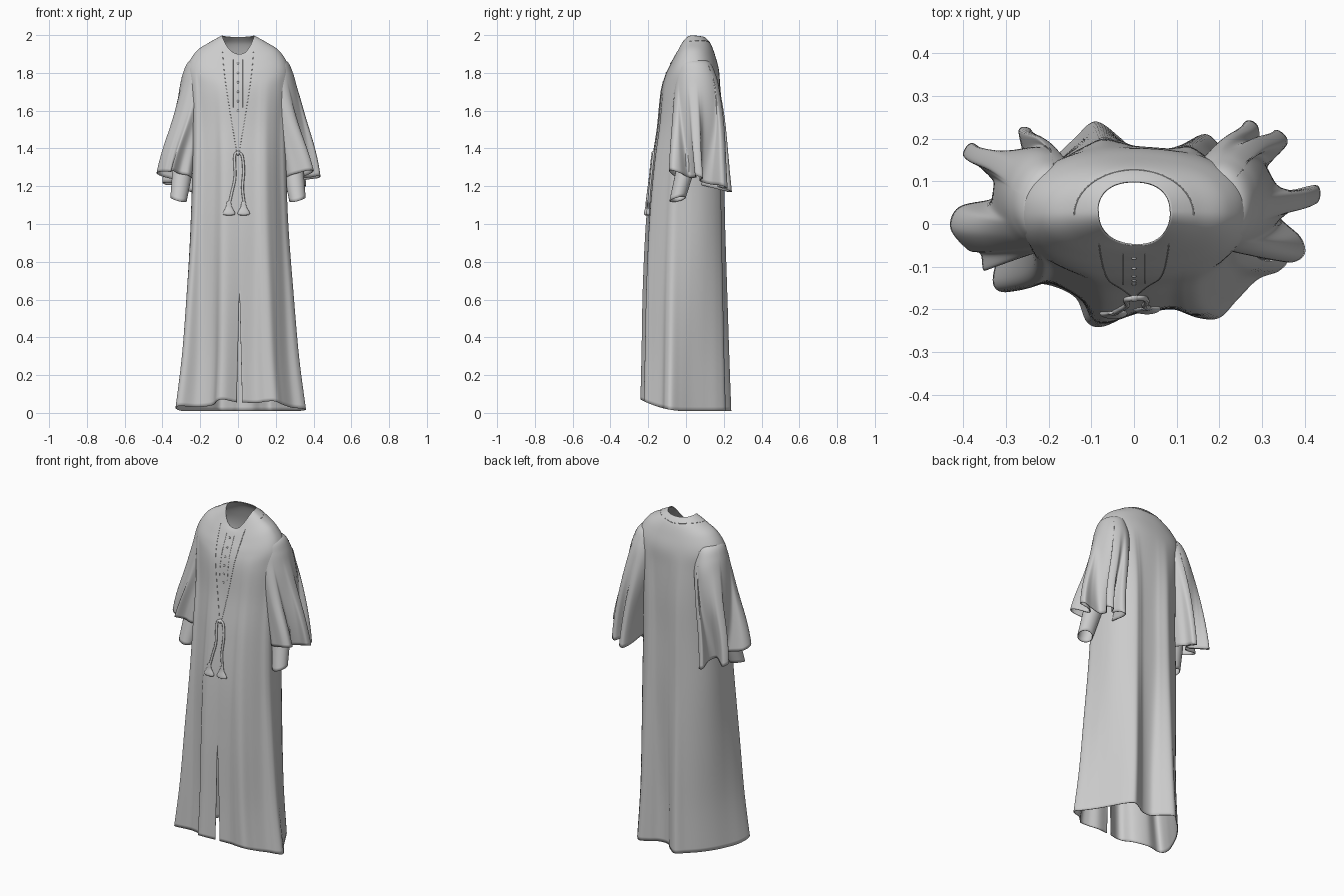
import bpy, bmesh, math
from mathutils import Vector
from mathutils.bvhtree import BVHTree

if "Cube" in bpy.data.objects:
    bpy.data.objects.remove(bpy.data.objects["Cube"], do_unlink=True)

cloth = bpy.data.materials.new("grey cloth")
cloth.use_nodes = True
GREY = (0.6, 0.6, 0.6, 1)
cloth.diffuse_color = GREY
cloth.node_tree.nodes["Principled BSDF"].inputs["Base Color"].default_value = GREY


def spline(points, count, closed=False):
    """Even samples of a smooth curve through points of any dimension."""
    total = len(points)
    spans = total if closed else total - 1
    result = []
    for step in range(count):
        place = step * spans / (count if closed else count - 1)
        i = min(int(place), spans - 1)
        t = place - i
        if closed:
            a, b, c, d = (points[(i + k) % total] for k in (-1, 0, 1, 2))
        else:
            a, b, c, d = (points[min(max(i + k, 0), total - 1)] for k in (-1, 0, 1, 2))
        result.append([q + t * ((r - p) + t * ((2 * p - 5 * q + 4 * r - s)
                       + t * (3 * (q - r) + s - p))) / 2 for p, q, r, s in zip(a, b, c, d)])
    return result


def loft(name, rings, closed=True, thickness=0.004):
    """Skin a list of equal rings into a thin, smooth piece of cloth."""
    bm = bmesh.new()
    rows = [[bm.verts.new(p) for p in ring] for ring in rings]
    size = len(rows[0])
    for low, high in zip(rows, rows[1:]):
        for i in range(size if closed else size - 1):
            j = (i + 1) % size
            bm.faces.new((low[i], low[j], high[j], high[i]))
    bmesh.ops.remove_doubles(bm, verts=bm.verts, dist=0.0004)
    bmesh.ops.recalc_face_normals(bm, faces=bm.faces)
    tree = BVHTree.FromBMesh(bm)
    mesh = bpy.data.meshes.new(name)
    bm.to_mesh(mesh)
    bm.free()
    mesh.materials.append(cloth)
    mesh.shade_smooth()
    obj = bpy.data.objects.new(name, mesh)
    bpy.context.collection.objects.link(obj)
    if thickness:
        solid = obj.modifiers.new("Thickness", "SOLIDIFY")
        solid.thickness = thickness
        solid.offset = -1
    return tree


def tube(name, points, radius):
    """Round cord through the given points."""
    curve = bpy.data.curves.new(name, "CURVE")
    curve.dimensions = "3D"
    curve.bevel_depth = radius
    curve.bevel_resolution = 2
    curve.use_fill_caps = True
    line = curve.splines.new("POLY")
    line.points.add(len(points) - 1)
    for target, p in zip(line.points, points):
        target.co = (*p, 1)
    curve.materials.append(cloth)
    bpy.context.collection.objects.link(bpy.data.objects.new(name, curve))


# Robe body: folded hem outline in hundredths, from the front slit round to it
hem = [(0, -21), (9, -20), (15, -22), (20, -22), (24, -18), (29, -13), (34, -11),
       (36, -8), (33, -3), (29, 3), (25, 10), (21, 17), (17, 21), (12, 19), (7, 16),
       (1, 16), (-3, 20), (-9, 24), (-14, 20), (-20, 14), (-25, 7), (-29, -1), (-32, -8),
       (-33, -14), (-30, -16), (-22, -14), (-14, -17), (-11, -23), (-7, -24), (0, -21)]
folds = [(x / 34, y / 24) for x, y in spline(hem, 220)]

# Levels: half width, front y, back y, side z, front z, back z, fold strength
levels = [(.34, -.24, .24, .01, .07, .01, 1), (.308, -.235, .23, .3, .3, .3, .9),
          (.285, -.23, .22, .65, .65, .65, .68), (.265, -.215, .21, 1, 1, 1, .45),
          (.255, -.187, .205, 1.3, 1.3, 1.3, .4), (.255, -.155, .2, 1.52, 1.52, 1.52, .3),
          (.265, -.135, .187, 1.72, 1.7, 1.7, .15), (.268, -.11, .175, 1.83, 1.785, 1.81, 0),
          (.22, -.085, .155, 1.915, 1.84, 1.89, 0), (.15, -.065, .13, 1.962, 1.88, 1.955, 0),
          (.085, -.05, .1, 1.998, 1.9, 1.99, 0)]


def body_ring(width, front, back, side_z, front_z, back_z, strength):
    ring = []
    middle = 0.03 * (1 - strength)
    for n, (fx, fy) in enumerate(folds):
        angle = math.atan2(fy, fx)
        c, s = math.cos(angle), math.sin(angle)
        power = 0.88
        ex = math.copysign(abs(c) ** power, c)
        ey = math.copysign(abs(s) ** power, s)
        x = (ex + (fx - ex) * strength) * width
        v = ey + (fy - ey) * strength
        reach, tip = (front, front_z) if v < 0 else (back, back_z)
        z = side_z + (tip - side_z) * v * v
        # the front slit opens towards the hem
        if v < 0:
            side = 1 if n < len(folds) / 2 else -1
            gap = 0.016 * max(0, 0.65 - z) / 0.65
            x += (side * gap + 0.008) * math.exp(-(x / 0.06) ** 2)
        ring.append((x, middle + abs(v) * (reach - middle), z))
    return ring


surface = loft("robe_body", [body_ring(*level) for level in spline(levels, 81)], False)

# Bell sleeves: each hem outline in hundredths, with deep hanging folds
left_hem = [(22, 2), (27, -6), (32, -8), (37, -9), (40, -7), (39, -3), (34, 2), (38, 5),
            (43, 5), (43, 9), (37, 8), (31, 8), (31, 13), (36, 19), (33, 22), (30, 17),
            (29, 23), (26, 24), (24, 19), (23, 12)]
right_hem = [(22, 2), (26, -7), (31, -7), (35, -11), (36, -7), (39, -6), (43, -1),
             (41, 4), (33, 6), (31, 9), (36, 14), (40, 16), (38, 19), (34, 16), (29, 12),
             (26, 15), (27, 22), (24, 22), (24, 17), (22, 12)]

# Sleeve levels: centre x, centre y, half width, half depth, z, fold strength
arm = [(.19, .045, .01, .01, 1.875, 0), (.2, .045, .06, .075, 1.86, 0),
       (.208, .052, .083, .102, 1.8, 0), (.218, .06, .095, .12, 1.7, .06),
       (.24, .068, .102, .135, 1.5, .38), (.28, .06, .11, .14, 1.23, 1)]

for side, label, outline in ((1, "left", left_hem), (-1, "right", right_hem)):
    edge = [(x / 100, y / 100) for x, y in spline(outline, 140, True)]
    rings = []
    for cx, cy, rx, ry, z, strength in spline(arm, 45):
        ring = []
        for n, (hx, hy) in enumerate(edge):
            # half by direction, half by count, so the folds fade out evenly
            even = math.tau * n / len(edge) - math.pi
            aim = math.atan2((hy - .06) / 1.3, hx - .29)
            turn = (aim - even + math.pi) % math.tau - math.pi
            angle = even + turn / 2
            x = cx + rx * math.cos(angle)
            y = cy + ry * math.sin(angle)
            x += (hx - x) * strength
            y += (hy - y) * strength
            drop = strength * (0.28 * (0.05 - y) + 0.2 * (x - 0.3))
            ring.append((side * x, y, z + drop))
        rings.append(ring)
    loft(label + "_bell_sleeve", rings)

    # Narrow under sleeve showing below the bell
    path = spline([(.255, .04, 1.6, .06), (.285, .01, 1.35, .055), (.315, -.045, 1.13, .043)], 16)
    rings = [[(side * (cx + r * math.cos(a)), cy + r * math.sin(a),
               z + 0.25 * r * math.cos(a) + 0.2 * r * math.sin(a))
              for a in (math.tau * k / 32 for k in range(32))] for cx, cy, z, r in path]
    loft(label + "_under_sleeve", rings)


def on_front(x, z, lift=0.0):
    hit = surface.ray_cast(Vector((x, -1, z)), Vector((0, 1, 0)))[0]
    return (x, (hit.y if hit else -0.05) - lift, z)


# Front trim seams running from the neck to the tie
for side, label in ((1, "left"), (-1, "right")):
    seam = spline([(.082, 1.91), (.07, 1.78), (.04, 1.58), (.008, 1.39)], 40)
    tube(label + "_trim_seam", [on_front(side * x, z) for x, z in seam], 0.0015)
    placket = [(.026 * side, 1.87 - .0065 * k) for k in range(40)]
    tube(label + "_placket_seam", [on_front(x, z) for x, z in placket], 0.001)

# Collar seam across the back and shoulders
collar = []
for k in range(41):
    a = math.pi * k / 40
    hit = surface.ray_cast(Vector((.14 * math.cos(a), .02 + .107 * math.sin(a), 3)),
                           Vector((0, 0, -1)))[0]
    if hit:
        collar.append(hit)
tube("collar_seam", collar, 0.0015)

# Small buttons down the placket
for k in range(6):
    bpy.ops.mesh.primitive_uv_sphere_add(segments=12, ring_count=8, radius=0.006,
                                         location=on_front(0, 1.85 - .05 * k))
    button = bpy.context.object
    button.name = "button_" + str(k + 1)
    button.scale.y = 0.6
    button.data.materials.append(cloth)
    bpy.ops.object.shade_smooth()

# Tie cords with a knot and tassels
cords = {"right": [(0, 1.38), (-.018, 1.36), (-.016, 1.25), (-.032, 1.17), (-.045, 1.11)],
         "left": [(0, 1.38), (.022, 1.36), (.03, 1.28), (.024, 1.19), (.033, 1.11)]}
for label, points in cords.items():
    tube(label + "_tie_cord", [on_front(x, z, .004) for x, z in spline(points, 36)], 0.007)
    x, y, z = on_front(*points[-1], .006)
    profile = spline([(.002, .012), (.011, .005), (.016, -.02), (.032, -.05),
                      (.027, -.062), (.001, -.065)], 20)
    rings = [[(x - .003 + r * math.cos(a), y + .4 * r * math.sin(a), z + h)
              for a in (math.tau * k / 24 for k in range(24))] for r, h in profile]
    loft(label + "_tassel", rings, True, 0)

bpy.ops.mesh.primitive_uv_sphere_add(segments=16, ring_count=10, radius=0.012,
                                     location=on_front(0, 1.375, .002))
knot = bpy.context.object
knot.name = "tie_knot"
knot.data.materials.append(cloth)
bpy.ops.object.shade_smooth()
